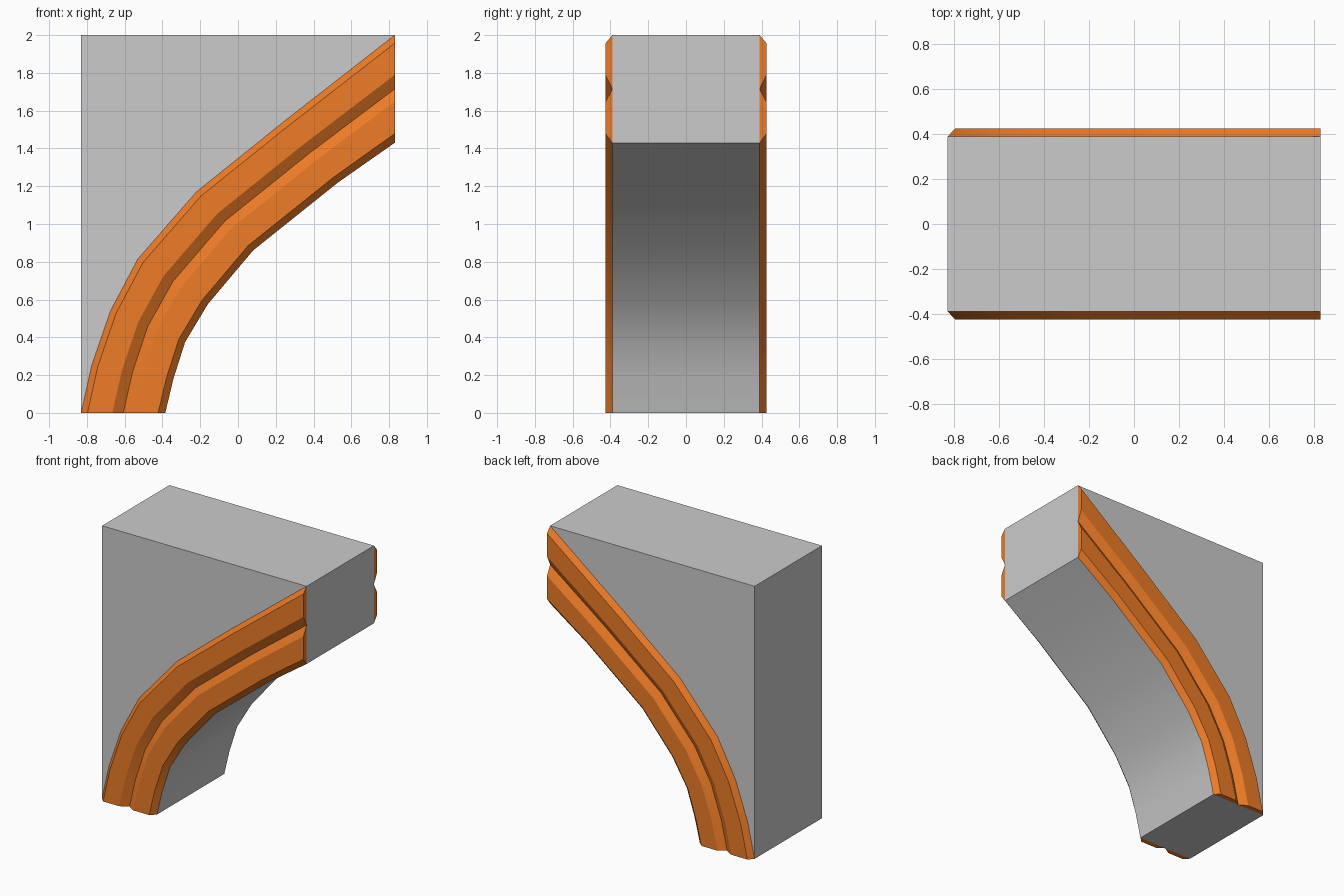
import bpy
import bmesh
import math

if "Cube" in bpy.data.objects:
    bpy.data.objects.remove(bpy.data.objects["Cube"])

HALF = 0.39      # half depth of the grey body
RELIEF = 0.036   # how far the moulding stands out

# Matching stations along the upper and lower edge of the curved band (x, z)
OUTER = [(-0.83, 0), (-0.775, 0.25), (-0.675, 0.54), (-0.53, 0.815),
         (-0.22, 1.17), (0.24, 1.54), (0.83, 2)]
INNER = [(-0.385, 0), (-0.342, 0.18), (-0.28, 0.375), (-0.16, 0.575),
         (0.08, 0.86), (0.53, 1.22), (0.83, 1.43)]

# Moulding section: (fraction from outer to inner edge, height)
SECTION = [(0, 0), (0.075, 1), (0.37, 1), (0.5, 0), (0.62, 1), (0.915, 1), (1, 0)]


def finish(name, bm, color=None):
    bmesh.ops.recalc_face_normals(bm, faces=bm.faces)
    mesh = bpy.data.meshes.new(name)
    bm.to_mesh(mesh)
    bm.free()
    obj = bpy.data.objects.new(name, mesh)
    bpy.context.collection.objects.link(obj)
    if color:
        mat = bpy.data.materials.new(name + "_paint")
        mat.diffuse_color = color
        mat.use_nodes = True
        mat.node_tree.nodes["Principled BSDF"].inputs["Base Color"].default_value = mat.diffuse_color
        mesh.materials.append(mat)
    bpy.ops.object.select_all(action='DESELECT')
    obj.select_set(True)
    bpy.context.view_layer.objects.active = obj
    bpy.ops.object.shade_smooth_by_angle(angle=math.radians(30))
    return obj


# Grey bracket body: side profile extruded through the depth
bm = bmesh.new()
profile = INNER + [(0.83, 2), (-0.83, 2), (-0.83, 0)]
side = bm.faces.new([bm.verts.new((x, -HALF, z)) for x, z in profile])
ext = bmesh.ops.extrude_face_region(bm, geom=[side], use_keep_orig=True)
bmesh.ops.translate(bm, vec=(0, 2 * HALF, 0),
                    verts=[v for v in ext["geom"] if isinstance(v, bmesh.types.BMVert)])
finish("bracket_body", bm)


# Curved moulding: section lofted along the band, closed behind and at the ends
def moulding(name, sign):
    bm = bmesh.new()
    rings = []
    for (ox, oz), (ix, iz) in zip(OUTER, INNER):
        rings.append([bm.verts.new((ox + (ix - ox) * t,
                                    sign * (HALF + RELIEF * h),
                                    oz + (iz - oz) * t)) for t, h in SECTION])
    for a, b in zip(rings, rings[1:]):
        for i in range(len(SECTION) - 1):
            bm.faces.new((a[i], a[i + 1], b[i + 1], b[i]))
    for ring in (rings[0], rings[-1]):
        bm.faces.new(ring[:4])
        bm.faces.new(ring[3:])
    finish(name, bm, (0.85, 0.2, 0.02, 1))


moulding("front_moulding", -1)
moulding("back_moulding", 1)
